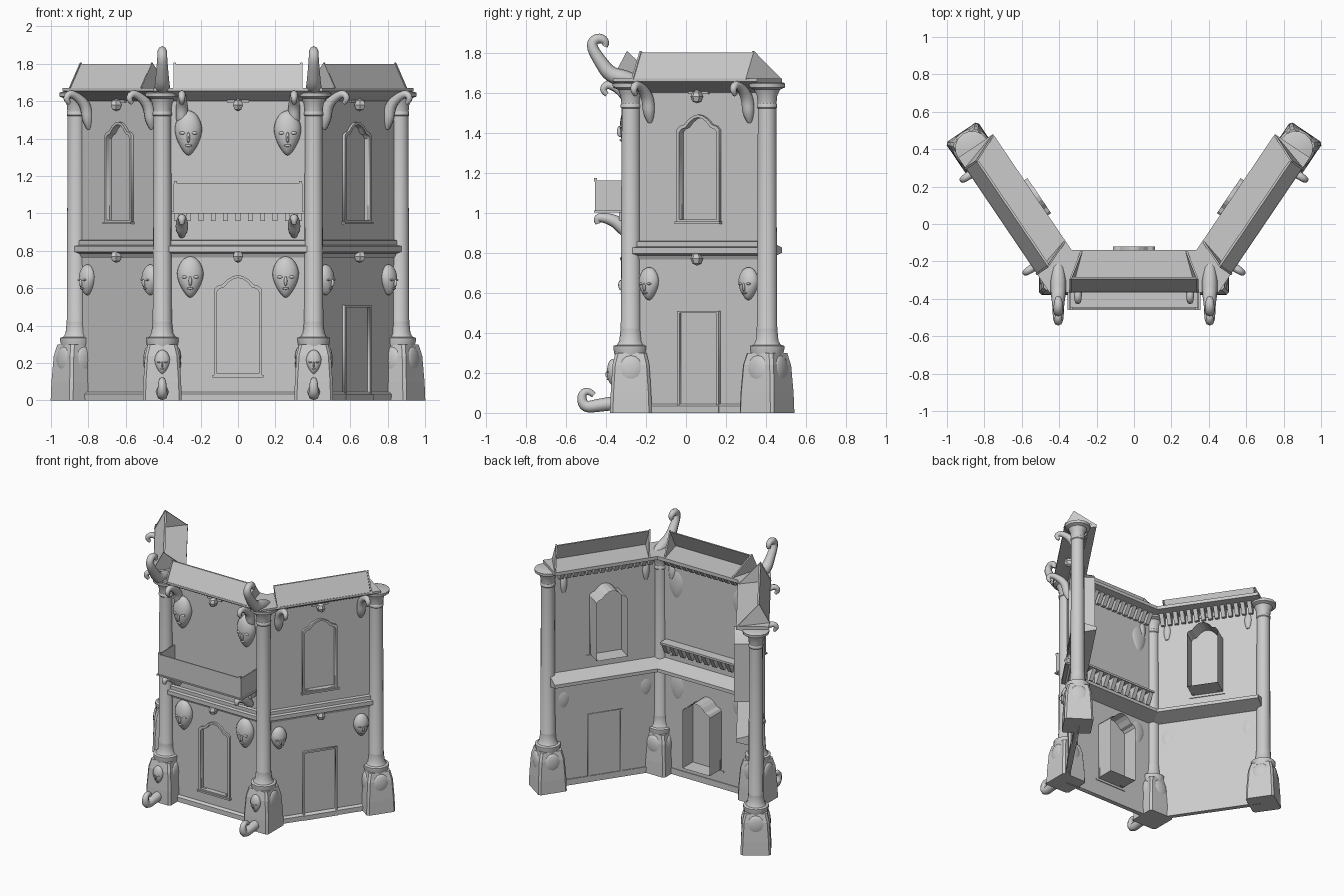
import bpy, bmesh, math
from mathutils import Matrix, Vector

if "Cube" in bpy.data.objects:
    bpy.data.objects.remove(bpy.data.objects["Cube"])

A = math.atan2(0.68, 0.46)
PATH = [Vector(p) for p in ((-.865, .405), (-.405, -.275), (.405, -.275), (.865, .405))]
# wall frames: local x runs along the wall, local -y points outward
FRAMES = {
    "front": Matrix.Translation((0, -.275, 0)),
    "right": Matrix.Translation((.635, .065, 0)) @ Matrix.Rotation(A, 4, 'Z'),
    "left": Matrix.Translation((-.635, .065, 0)) @ Matrix.Rotation(-A, 4, 'Z'),
}


def finish(name, bm, M=Matrix(), smooth=None, recalc=True):
    if recalc:
        bmesh.ops.recalc_face_normals(bm, faces=bm.faces)
    me = bpy.data.meshes.new(name)
    bm.to_mesh(me)
    bm.free()
    return link(name, me, M, smooth)


def link(name, me, M, smooth=None):
    ob = bpy.data.objects.new(name, me)
    ob.matrix_world = M
    bpy.context.collection.objects.link(ob)
    if smooth:
        me.shade_smooth()
        me.set_sharp_from_angle(angle=math.radians(smooth))
    return ob


def add_box(bm, lo, hi):
    lo, hi = Vector(lo), Vector(hi)
    bmesh.ops.create_cube(bm, size=1, matrix=Matrix.Translation((lo + hi) / 2) @ Matrix.Diagonal((*(hi - lo), 1)))


def add_ball(bm, c, r, seg=12, ring=8):
    return bmesh.ops.create_uvsphere(bm, u_segments=seg, v_segments=ring, radius=1,
                                     matrix=Matrix.Translation(c) @ Matrix.Diagonal((*r, 1)))["verts"]


def skin(bm, rings, cap=True):
    """Join equal closed rings of points with quads."""
    vs = [[bm.verts.new(p) for p in r] for r in rings]
    n = len(vs[0])
    for a, b in zip(vs, vs[1:]):
        for i in range(n):
            bm.faces.new((a[i], a[(i + 1) % n], b[(i + 1) % n], b[i]))
    if cap:
        bm.faces.new(vs[0])
        bm.faces.new(vs[-1])


def lathe(bm, prof, n, rot=0):
    skin(bm, [[(r * math.cos(rot + i * math.tau / n), r * math.sin(rot + i * math.tau / n), z)
               for i in range(n)] for r, z in prof])


def sweep(name, prof):
    """Mitred moulding of (outward, z) points along all three walls."""
    nrm = []
    for a, b in zip(PATH, PATH[1:]):
        d = (b - a).normalized()
        nrm.append(Vector((d.y, -d.x)))
    mit = [nrm[0]]
    for a, b in zip(nrm, nrm[1:]):
        m = (a + b).normalized()
        mit.append(m / m.dot(a))
    mit.append(nrm[-1])
    bm = bmesh.new()
    skin(bm, [[(*(p + m * o), z) for o, z in prof] for p, m in zip(PATH, mit)])
    finish(name, bm)


def profile(bm, prof, u0, u1):
    skin(bm, [[(u, -o, z) for o, z in prof] for u in (u0, u1)])


def from_curve(name, cu, M, smooth=None):
    tmp = bpy.data.objects.new(name + "_tmp", cu)
    bpy.context.collection.objects.link(tmp)
    me = bpy.data.meshes.new_from_object(tmp.evaluated_get(bpy.context.evaluated_depsgraph_get()))
    bpy.data.objects.remove(tmp)
    return link(name, me, M, smooth)


def panel(name, M, loops, off, thick):
    """Filled outline (later loops are holes) standing upright in a wall frame."""
    cu = bpy.data.curves.new(name, 'CURVE')
    cu.dimensions, cu.fill_mode, cu.extrude = '2D', 'BOTH', thick / 2
    for lp in loops:
        s = cu.splines.new('POLY')
        s.points.add(len(lp) - 1)
        for p, (x, z) in zip(s.points, lp):
            p.co = (x, z, 0, 1)
        s.use_cyclic_u = True
    from_curve(name, cu, M @ Matrix.Translation((0, -off, 0)) @ Matrix.Rotation(math.pi / 2, 4, 'X'))


def hook(name, M, u, pts):
    """Tapered curl through (outward, z, radius) points."""
    cu = bpy.data.curves.new(name, 'CURVE')
    cu.dimensions, cu.bevel_depth, cu.bevel_resolution, cu.use_fill_caps = '3D', 1, 2, True
    s = cu.splines.new('NURBS')
    s.points.add(len(pts) - 1)
    for p, (o, z, r) in zip(s.points, pts):
        p.co, p.radius = (u, -o, z, 1), r
    s.order_u, s.use_endpoint_u, s.resolution_u = 3, True, 4
    from_curve(name, cu, M, 50)


def mask(name, M, u, off, z, w, h, d):
    bm = bmesh.new()
    for v in add_ball(bm, (0, 0, 0), (1, 1, 1), 20, 14):
        k = max(0, .25 - v.co.z) ** 1.4
        v.co = (v.co.x * w / 2 * (1 - .33 * k), v.co.y * d * (1 if v.co.y < 0 else .45), v.co.z * h / 2)
    for s in (-1, 1):  # eyelids
        add_ball(bm, (s * w * .21, -d * .86, 0), (w * .12, d * .16, h * .035))
    add_ball(bm, (0, -d * .98, -h * .1), (w * .06, d * .3, h * .12))   # nose
    add_ball(bm, (0, -d * .84, -h * .28), (w * .13, d * .2, h * .03))  # lips
    finish(name, bm, M @ Matrix.Translation((u, -off, z)), 50)


def rect(hw, z0, z1):
    return [(-hw, z0), (hw, z0), (hw, z1), (-hw, z1)]


def arch(z, g=0):
    half = [(.113 + g, -g), (.113 + g, .435 + g), (.10 + g * .8, .452 + g), (.075 + g * .6, .46 + g),
            (.05 + g * .4, .488 + g), (.025, .505 + g), (0, .51 + g)]
    return [(x, z + y) for x, y in half] + [(-x, z + y) for x, y in half[-2::-1]]


# continuous mouldings
sweep("skirting", [(.015, 0), (.015, .035), (.0, .045), (-.02, .045), (-.02, 0)])
sweep("floor_ledge", [(-.135, .80), (.0, .765), (.01, .785), (.035, .795), (.035, .825), (.015, .83),
                      (.015, .855), (-.01, .86), (-.135, .825)])
sweep("eaves_cornice", [(-.135, 1.645), (-.01, 1.63), (-.005, 1.60), (.015, 1.61), (.05, 1.63),
                        (.09, 1.655), (.09, 1.67), (-.135, 1.67)])

# walls with their fittings
for side, M in FRAMES.items():
    front = side == "front"
    hw = .405 if front else .41
    sill = .145 if front else .965
    win = arch(sill)
    lower, upper = [rect(hw, 0, .82)], [rect(hw, .82, 1.64)]
    (lower if front else upper).append(win)
    panel(side + "_lower_wall", M, lower, -.01, .008)
    panel(side + "_upper_wall", M, upper, -.01, .008)
    panel(side + "_window_frame", M, [arch(sill, .015), win], 0, .02)
    panel(side + "_window_pane", M, [win], -.03, .006)
    # reveal, open toward the back
    bm = bmesh.new()
    skin(bm, [[(x, y, z) for x, z in win] for y in (.005, .155)], cap=False)
    finish(side + "_window_reveal", bm, M)
    bm = bmesh.new()
    add_box(bm, (-.135, -.018, sill - .022), (.135, .02, sill - .01))
    finish(side + "_window_sill", bm, M)
    if side == "right":
        panel("door_frame", M, [rect(.125, .03, .51), rect(.112, .035, .498)], -.005, .03)
        bm = bmesh.new()
        add_box(bm, (-.13, -.02, 0), (.13, .02, .035))
        finish("door_step", bm, M)

    # sloped roof sheet, mitred ends toward the corners and hipped ends at the back columns
    bm = bmesh.new()
    profile(bm, [(.09, 1.665), (.02, 1.80), (.008, 1.80), (.078, 1.665)], -.335, .335)
    for s in (-1, 1):
        outer = (side, s) in (("right", 1), ("left", -1))
        low = .40 if outer else .275
        skin(bm, [[(s * (.335 + t), -.095, 1.665), (s * (.335 + t), -.02, 1.808), (s * (low + t), .13, 1.668)]
                  for t in (0, .01)])
    finish(side + "_roof", bm, M)

    # dentils under the inner eaves
    bm = bmesh.new()
    for i in range(14):
        u = (i - 6.5) * .05
        profile(bm, [(-.01, 1.565), (-.035, 1.565), (-.085, 1.645), (-.01, 1.645)], u - .015, u + .015)
    finish(side + "_dentils", bm, M)

    # central bosses
    bm = bmesh.new()
    for z in (.77, 1.58):
        add_ball(bm, (0, -.02, z), (.03, .035, .034), 6, 4)
        add_box(bm, (-.06, -.008, z + .012), (.06, .02, z + .026))
    finish(side + "_bosses", bm, M)

    for s in (-1, 1):
        if front:
            mask("front_lower_mask", M, s * .255, 0, .66, .145, .22, .05)
            mask("front_upper_mask", M, s * .265, 0, 1.43, .15, .24, .055)
        else:
            mask(side + "_mask", M, s * .3, 0, .645, .115, .165, .045)
        hook(side + "_eaves_hook", M, s * .30, [(-.01, 1.45, .012), (.0, 1.49, .033), (.01, 1.57, .032),
             (.06, 1.62, .025), (.12, 1.645, .02), (.145, 1.61, .017), (.12, 1.59, .012)])

# columns: shaft, pedestal and shallow pedestal bosses
for i, (p, rot) in enumerate(zip(PATH, (-A, 0, 0, A))):
    M = Matrix.Translation((*p, 0)) @ Matrix.Rotation(rot, 4, 'Z')
    bm = bmesh.new()
    lathe(bm, [(.08, .285), (.088, .32), (.088, .335), (.07, .34), (.058, .36), (.053, .41), (.053, .415),
               (.053, .427), (.051, .432), (.047, 1.52), (.051, 1.525), (.051, 1.54), (.048, 1.545),
               (.052, 1.585), (.066, 1.615), (.09, 1.625), (.092, 1.645), (.08, 1.65)], 16)
    finish("column_shaft", bm, M, 35)
    bm = bmesh.new()
    q = math.sqrt(2)
    lathe(bm, [(.104 * q, 0), (.101 * q, .10), (.092 * q, .24), (.078 * q, .30)], 4, math.pi / 4)
    bmesh.ops.bevel(bm, geom=[e for e in bm.edges if abs(e.verts[0].co.z - e.verts[1].co.z) > .01],
                    offset=.014, segments=1, affect='EDGES')
    finish("column_pedestal", bm, M)
    bm = bmesh.new()
    for k in range(4):
        if k == 3 and i in (1, 2):
            continue
        a = k * math.pi / 2
        r = (.022, .065, .072) if k % 2 == 0 else (.065, .022, .072)
        add_ball(bm, (.08 * math.cos(a), .08 * math.sin(a), .215), r, 14, 8)
    finish("pedestal_bosses", bm, M, 50)

# front columns: roof curl, pedestal mask and foot curl
F = FRAMES["front"]
for x in (-.405, .405):
    hook("roof_curl", F, x, [(-.06, 1.64, .03), (.02, 1.67, .043), (.10, 1.685, .04), (.15, 1.75, .033),
         (.205, 1.84, .026), (.165, 1.877, .025), (.12, 1.855, .02), (.13, 1.83, .014)])
    hook("foot_curl", F, x, [(.07, .05, .035), (.15, .04, .033), (.235, .025, .028), (.25, .09, .022),
         (.215, .115, .018), (.185, .09, .014)])
    mask("pedestal_mask", F, x, .09, .205, .085, .13, .03)

# balcony tray, teeth and bracket curls
bm = bmesh.new()
add_box(bm, (-.355, -.185, 1.0), (.355, .01, 1.01))
add_box(bm, (-.345, -.18, 1.01), (.345, -.172, 1.16))
for s in (-.345, .337):
    add_box(bm, (s, -.18, 1.01), (s + .008, .01, 1.16))
for s in (-.335, .335):
    bmesh.ops.create_cube(bm, size=.016, matrix=Matrix.Translation((s, -.177, 1.165)))
finish("balcony_tray", bm, F)
bm = bmesh.new()
for i in range(11):
    u = (i - 5) * .066
    add_box(bm, (u - .013, -.06, .96), (u + .013, 0, 1.0))
    profile(bm, [(-.01, .905), (-.035, .905), (-.08, .99), (-.01, .99)], u - .016, u + .016)
add_box(bm, (-.35, .0, .985), (.35, .085, 1.0))
finish("balcony_teeth", bm, F)
for s in (-1, 1):
    hook("balcony_bracket", F, s * .30, [(-.01, .88, .015), (.02, .90, .033), (.07, .955, .033), (.13, .975, .025),
         (.175, .975, .02), (.165, .945, .013)])
